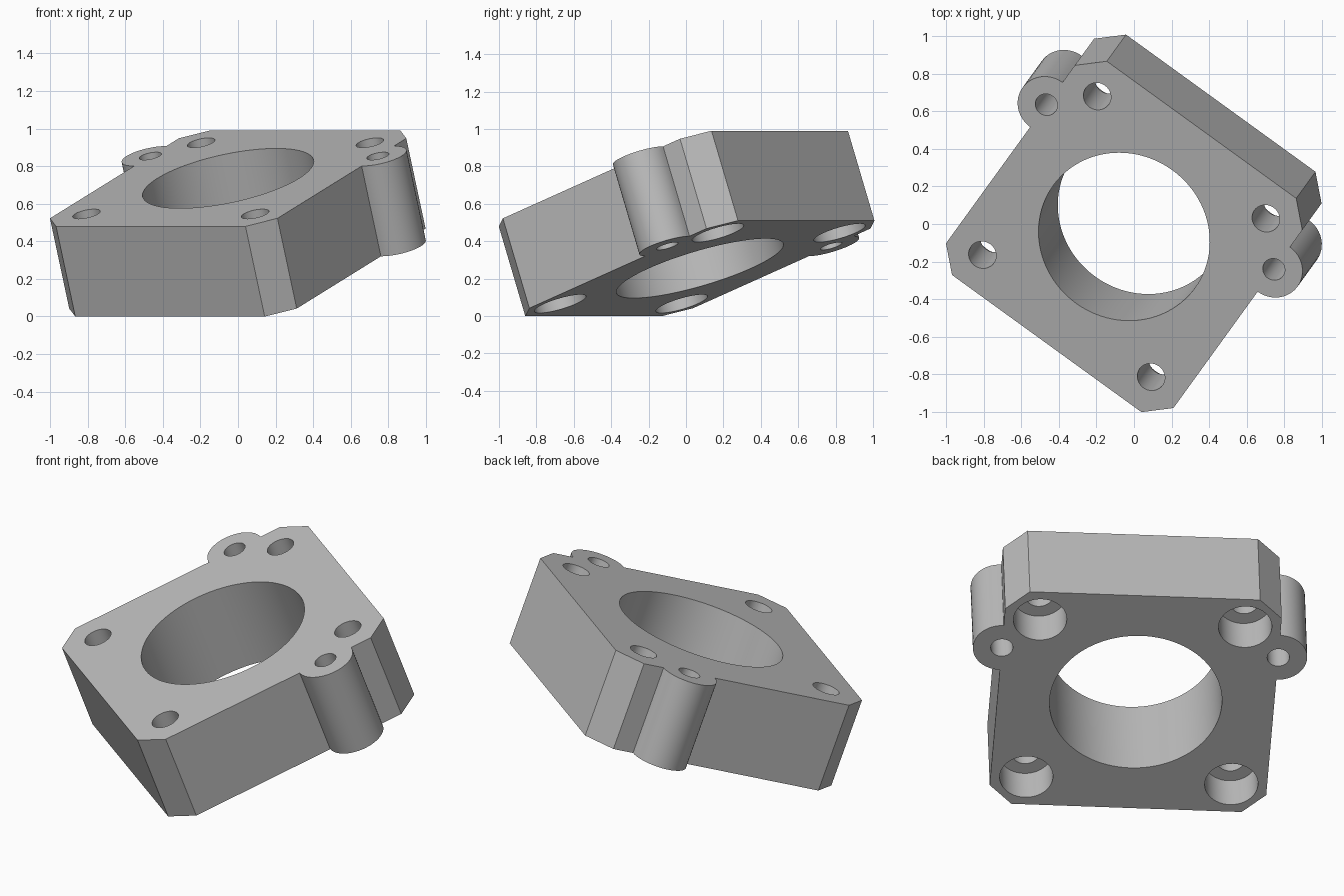
import bpy, bmesh, math
from mathutils import Matrix, Vector

cube = bpy.data.objects.get("Cube")
if cube:
    bpy.data.objects.remove(cube, do_unlink=True)

HALF, CHAMFER, THICK = 0.747, 0.125, 0.511
EAR_Y, EAR_R, EAR_HOLE = 0.347, 0.156, 0.06
BORE_R, BOLT, BOLT_R = 0.465, 0.554, 0.075
SINK_R, SINK_DEPTH = 0.144, 0.2

grey = bpy.data.materials.new("plain grey")
grey.use_nodes = True
grey.diffuse_color = (0.5, 0.5, 0.5, 1)
grey.node_tree.nodes["Principled BSDF"].inputs["Base Color"].default_value = grey.diffuse_color


def make_object(name, bm):
    bmesh.ops.recalc_face_normals(bm, faces=bm.faces)
    mesh = bpy.data.meshes.new(name)
    bm.to_mesh(mesh)
    bm.free()
    obj = bpy.data.objects.new(name, mesh)
    bpy.context.collection.objects.link(obj)
    mesh.materials.append(grey)
    return obj


def cylinders(name, items, low, high):
    """One cutter mesh made of upright cylinders given as (x, y, radius)."""
    bm = bmesh.new()
    for x, y, r in items:
        bmesh.ops.create_cone(
            bm, cap_ends=True, segments=96 if r > 0.3 else 48, radius1=r, radius2=r,
            depth=high - low, matrix=Matrix.Translation((x, y, (low + high) / 2)))
    obj = make_object(name, bm)
    obj.hide_render = True
    return obj


# Right half of the outline: chamfered corners with a round ear on the side
inner = HALF - CHAMFER
right = [(inner, -HALF), (HALF, -inner)]
for i in range(25):
    a = math.radians(-90 + 180 * i / 24)
    right.append((HALF + EAR_R * math.cos(a), EAR_Y + EAR_R * math.sin(a)))
right += [(HALF, inner), (inner, HALF)]
outline = right + [(-x, y) for x, y in reversed(right)]

# Plate body, top face at local z = 0
bm = bmesh.new()
face = bm.faces.new([bm.verts.new((x, y, 0)) for x, y in outline])
ext = bmesh.ops.extrude_face_region(bm, geom=[face], use_keep_orig=True)
bmesh.ops.translate(bm, vec=(0, 0, -THICK),
                    verts=[v for v in ext["geom"] if isinstance(v, bmesh.types.BMVert)])
plate = make_object("mounting_plate", bm)

# Bore, bolt holes, ear holes, and counterbores from below
corners = [(sx * BOLT, sy * BOLT) for sx in (-1, 1) for sy in (-1, 1)]
through = [(0, 0, BORE_R)] + [(x, y, BOLT_R) for x, y in corners]
through += [(s * HALF, EAR_Y, EAR_HOLE) for s in (-1, 1)]
cutters = [
    cylinders("through_hole_cutter", through, -THICK - 0.1, 0.1),
    cylinders("counterbore_cutter", [(x, y, SINK_R) for x, y in corners],
              -THICK - 0.1, -THICK + SINK_DEPTH),
]

bpy.ops.object.select_all(action="DESELECT")
plate.select_set(True)
bpy.context.view_layer.objects.active = plate
for cutter in cutters:
    mod = plate.modifiers.new(cutter.name, "BOOLEAN")
    mod.operation = "DIFFERENCE"
    mod.solver = "EXACT"
    mod.object = cutter
    bpy.ops.object.modifier_apply(modifier=mod.name)
for cutter in cutters:
    bpy.data.objects.remove(cutter, do_unlink=True)

bpy.ops.object.shade_smooth_by_angle(angle=math.radians(30))

# Tilted resting pose
plate.matrix_world = (Matrix.Translation(Vector((-0.0525, -0.0675, 0.735)))
                      @ Matrix.Rotation(math.radians(-35.9), 4, "Z")
                      @ Matrix.Rotation(math.radians(20), 4, "X"))
